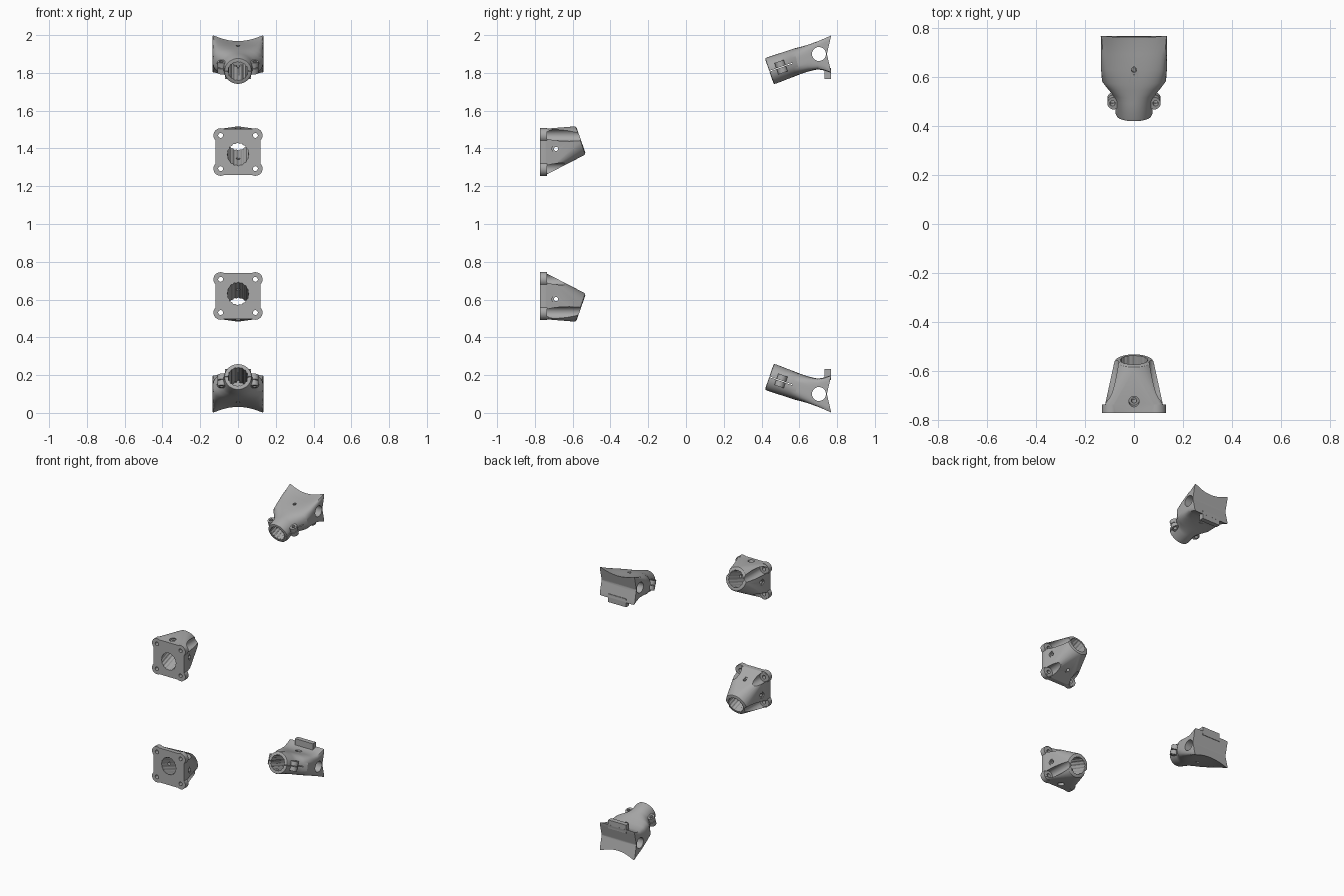
import bpy, bmesh, math
from mathutils import Vector, Matrix

if "Cube" in bpy.data.objects:
    bpy.data.objects.remove(bpy.data.objects["Cube"])

grey = bpy.data.materials.new("mid grey")
grey.diffuse_color = (0.4, 0.4, 0.4, 1)
grey.use_nodes = True
grey.node_tree.nodes["Principled BSDF"].inputs["Base Color"].default_value = grey.diffuse_color

X = Vector((1, 0, 0))
Y = Vector((0, 1, 0))
TILT = math.radians(19.3)
AXIS = Vector((0, math.cos(TILT), -math.sin(TILT)))    # socket direction
NORM = Vector((0, math.sin(TILT), math.cos(TILT)))     # square to the socket


def to_object(bm, name):
    bmesh.ops.recalc_face_normals(bm, faces=bm.faces)
    mesh = bpy.data.meshes.new(name)
    bm.to_mesh(mesh)
    bm.free()
    mesh.materials.append(grey)
    ob = bpy.data.objects.new(name, mesh)
    bpy.context.collection.objects.link(ob)
    return ob


def skin(rings, name):
    """Closed loft through rings of equal length."""
    bm = bmesh.new()
    rows = [[bm.verts.new(p) for p in r] for r in rings]
    n = len(rows[0])
    for a, b in zip(rows, rows[1:]):
        for i in range(n):
            bm.faces.new((a[i], a[(i + 1) % n], b[(i + 1) % n], b[i]))
    bm.faces.new(rows[0][::-1])
    bm.faces.new(rows[-1])
    return to_object(bm, name)


def ring(c, d, r, n=32, flute=0.0):
    d = d.normalized()
    u = d.cross(X) if abs(d.x) < 0.9 else d.cross(Y)
    u.normalize()
    v = d.cross(u)
    pts = []
    for i in range(n):
        a = 2 * math.pi * i / n
        q = r + (flute if i % 4 < 2 else 0)
        pts.append(c + u * q * math.cos(a) + v * q * math.sin(a))
    return pts


def rod(c, d, r, length, n=32, flute=0.0):
    """Cylinder starting at c and running along d."""
    return skin([ring(c, d, r, n, flute), ring(c + d * length, d, r, n, flute)], "rod")


def box(c, size, rot=0.0):
    bm = bmesh.new()
    bmesh.ops.create_cube(bm, size=1)
    bm.transform(Matrix.Translation(c) @ Matrix.Rotation(rot, 4, 'X') @ Matrix.Diagonal((*size, 1)))
    return to_object(bm, "box")


def combine(ob, tools, op):
    for t in tools:
        m = ob.modifiers.new("bool", 'BOOLEAN')
        m.operation, m.solver, m.object = op, 'EXACT', t
    dg = bpy.context.evaluated_depsgraph_get()
    mesh = bpy.data.meshes.new_from_object(ob.evaluated_get(dg))
    ob.modifiers.clear()
    ob.data = mesh
    for t in tools:
        bpy.data.objects.remove(t)


def screw_holes(p, d, reach, seat):
    """Through hole with a wider seat on both outer faces."""
    tools = [rod(p - d * 0.3, d, 0.011, 0.6, 20)]
    for s in (-1, 1):
        tools.append(rod(p + d * s * reach, d * s, seat, 0.2, 24))
    return tools


def finish(ob, mirror_name):
    """Shade the part and add its copy mirrored about z = 1."""
    bpy.ops.object.select_all(action='DESELECT')
    ob.select_set(True)
    bpy.context.view_layer.objects.active = ob
    bpy.ops.object.shade_smooth_by_angle(angle=math.radians(30))
    twin = ob.copy()
    twin.data = ob.data.copy()
    twin.name = mirror_name
    bpy.context.collection.objects.link(twin)
    twin.data.transform(Matrix.Translation((0, 0, 2)) @ Matrix.Diagonal((1, 1, -1, 1)))
    twin.data.flip_normals()


# ---- front flange socket: square foot blended to a tilted tube
end = Vector((0, -0.556, 0.556))
BACK, MID = -0.772, 0.619
bm = bmesh.new()
for sx in (-1, 1):
    for sz in (-1, 1):
        for p in ring(Vector((sx * 0.103, BACK, MID + sz * 0.105)), Y, 0.016, 16):
            bm.verts.new(p)
            bm.verts.new(p + Y * 0.03)
for t, r in ((0, 0.07), (-0.004, 0.077), (-0.012, 0.081)):
    for p in ring(end + AXIS * t, AXIS, r, 48):
        bm.verts.new(p)
hull = bmesh.ops.convex_hull(bm, input=bm.verts)
junk = {g for g in hull["geom_interior"] + hull["geom_unused"] if isinstance(g, bmesh.types.BMVert)}
bmesh.ops.delete(bm, geom=list(junk), context='VERTS')
socket = to_object(bm, "lower_front_flange_socket")

corners = [Vector((sx * 0.092, BACK, MID + sz * 0.088)) for sx in (-1, 1) for sz in (-1, 1)]
# screw channels, then round ears on the foot
combine(socket, [rod(c + Y * 0.035, Y, 0.031, 0.4) for c in corners], 'DIFFERENCE')
combine(socket, [rod(c, Y, 0.038, 0.035) for c in corners], 'UNION')
cuts = [rod(c - Y * 0.05, Y, 0.013, 0.12, 20) for c in corners]
cuts.append(rod(end - AXIS * 0.35, AXIS, 0.054, 0.5, 64, 0.003))
hole = end - AXIS * 0.14
cuts += screw_holes(hole, X, 0.103, 0.021) + screw_holes(hole, NORM, 0.1, 0.021)
combine(socket, cuts, 'DIFFERENCE')
finish(socket, "upper_front_flange_socket")

# ---- rear clamp socket: round tube swelling to a wide saddle block
end = Vector((0, 0.442, 0.191))
SECTIONS = [  # bottom y z, top y z, half width, squareness
    (0.420, 0.130, 0.462, 0.252, 0.066, 2),
    (0.420, 0.124, 0.467, 0.258, 0.071, 2),
    (0.427, 0.119, 0.476, 0.257, 0.075, 2),
    (0.490, 0.098, 0.532, 0.235, 0.078, 2),
    (0.515, 0.090, 0.556, 0.226, 0.091, 2.2),
    (0.545, 0.080, 0.580, 0.217, 0.113, 2.6),
    (0.572, 0.071, 0.602, 0.208, 0.131, 3.2),
    (0.630, 0.051, 0.650, 0.192, 0.135, 5),
    (0.695, 0.027, 0.698, 0.181, 0.135, 10),
    (0.735, 0.012, 0.735, 0.188, 0.135, 18),
    (0.768, -0.002, 0.768, 0.200, 0.136, 30),
]
rings = []
for y0, z0, y1, z1, w, e in SECTIONS:
    lo, hi = Vector((0, y0, z0)), Vector((0, y1, z1))
    mid, up = (lo + hi) / 2, (hi - lo) / 2
    arch = 0.032 * max(0, min(1, (y0 - 0.6) / 0.165))
    pts = []
    for i in range(72):
        a = 2 * math.pi * i / 72
        c, s = math.cos(a), math.sin(a)
        k = (abs(c) ** e + abs(s) ** e) ** (-1 / e)
        p = mid + X * (w * k * c) + up * (k * s)
        if s < 0:                       # hollow underside near the saddle
            p.z += arch * (1 - (k * c) ** 2) * abs(k * s)
        pts.append(p)
    rings.append(pts)
clamp = skin(rings, "lower_rear_clamp_socket")

# V saddle across the back
saddle = skin([[Vector((x, y, z)) for y, z in ((0.772, -0.012), (0.746, 0.1), (0.772, 0.212), (0.9, 0.1))]
               for x in (-0.3, 0.3)], "saddle")
combine(clamp, [saddle], 'DIFFERENCE')
# clamp ears and locating tab
at = end + AXIS * 0.065
ears = [rod(at + X * s * 0.083 - NORM * 0.032, NORM, 0.026, 0.064) for s in (-1, 1)]
tab = box(Vector((0, 0.7505, 0.203)), (0.14, 0.033, 0.058))
combine(clamp, ears + [tab], 'UNION')
# socket bore, clamp slit, cross hole and screws
cuts = [rod(end - AXIS * 0.1, AXIS, 0.05, 0.335, 64, 0.003),
        box(end + AXIS * 0.03, (0.4, 0.2, 0.004), -TILT),
        rod(Vector((-0.3, 0.704, 0.1)), X, 0.037, 0.6, 40)]
cuts += [rod(at + X * s * 0.088 - NORM * 0.1, NORM, 0.011, 0.2, 20) for s in (-1, 1)]
cuts += screw_holes(end + AXIS * 0.222, NORM, 0.066, 0.021)
combine(clamp, cuts, 'DIFFERENCE')
finish(clamp, "upper_rear_clamp_socket")
